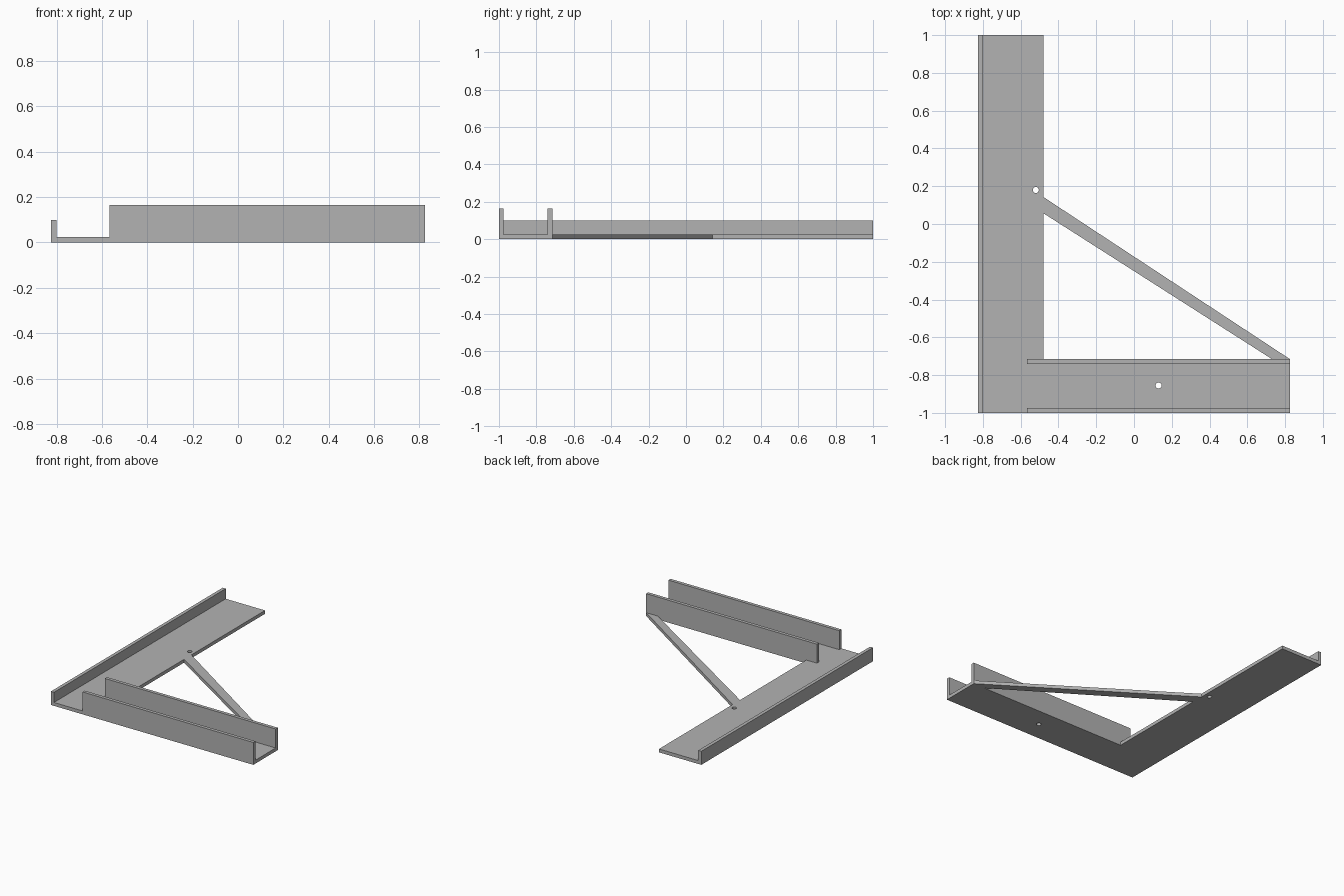
import bpy
import bmesh

cube = bpy.data.objects.get("Cube")
if cube:
    bpy.data.objects.remove(cube, do_unlink=True)

# Single grey finish
grey = bpy.data.materials.new("plain_grey")
grey.use_nodes = True
colour = (0.45, 0.45, 0.45, 1)
grey.diffuse_color = colour
grey.node_tree.nodes["Principled BSDF"].inputs["Base Color"].default_value = colour

W = 0.825       # half width
T = 0.025       # sheet thickness
STRIP = -0.48   # inner edge of the long strip
ARM = -0.715    # inner edge of the short arm


def prism(name, outline, z0, z1):
    """Extrude a counter-clockwise plan outline from z0 to z1."""
    bm = bmesh.new()
    face = bm.faces.new([bm.verts.new((x, y, z0)) for x, y in outline])
    top = bmesh.ops.extrude_face_region(bm, geom=[face])["geom"]
    verts = [v for v in top if isinstance(v, bmesh.types.BMVert)]
    bmesh.ops.translate(bm, verts=verts, vec=(0, 0, z1 - z0))
    bmesh.ops.recalc_face_normals(bm, faces=bm.faces)
    mesh = bpy.data.meshes.new(name)
    bm.to_mesh(mesh)
    bm.free()
    mesh.materials.append(grey)
    obj = bpy.data.objects.new(name, mesh)
    bpy.context.collection.objects.link(obj)
    return obj


def box(name, x0, x1, y0, y1, z0, z1):
    return prism(name, [(x0, y0), (x1, y0), (x1, y1), (x0, y1)], z0, z1)


def drill(target, x, y):
    """Cut a small round hole through the target."""
    bpy.ops.mesh.primitive_cylinder_add(vertices=24, radius=0.016, depth=0.2, location=(x, y, 0))
    cutter = bpy.context.object
    cutter.name = "hole_cutter"
    cutter.hide_render = True
    cutter.data.materials.append(grey)
    mod = target.modifiers.new("hole", "BOOLEAN")
    mod.operation = "DIFFERENCE"
    mod.solver = "EXACT"
    mod.object = cutter
    bpy.context.view_layer.objects.active = target
    bpy.ops.object.modifier_apply(modifier=mod.name)
    bpy.data.objects.remove(cutter, do_unlink=True)


# L-shaped base plate with two screw holes
base = prism("base_plate", [(-W, -1), (W, -1), (W, ARM), (STRIP, ARM), (STRIP, 1), (-W, 1)], 0, T)
drill(base, -0.52, 0.18)
drill(base, 0.13, -0.855)

# Low lip along the outer edge of the long strip
box("side_lip", -W, -W + T, -1, 1, T, 0.1)

# Tall channel walls on the short arm
for name, y in (("front_wall", -1), ("back_wall", ARM - T)):
    box(name, -0.567, W, y, y + T, T, 0.165)

# Diagonal brace between the two arms
prism("diagonal_brace", [(STRIP, 0.057), (0.73, ARM), (W, ARM), (STRIP, 0.143)], 0, T)
